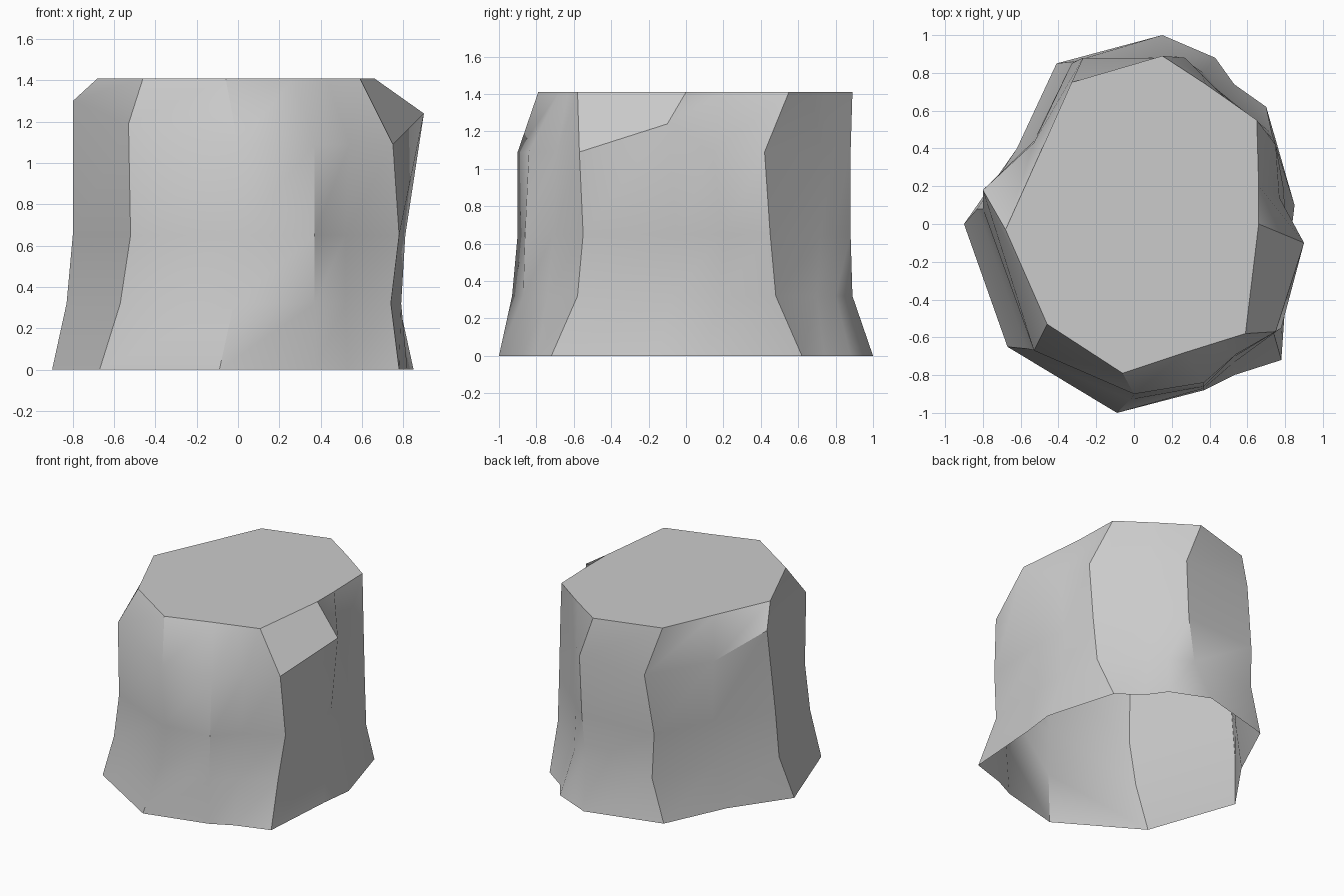
import bpy, bmesh

# Cross-sections of the rock stump, counter-clockwise from the left side
rings = [
    (0.0, [(-.9, 0), (-.67, -.65), (-.09, -1), (.37, -.88), (.53, -.80), (.78, -.72), (.82, -.15),
           (.85, .1), (.70, .62), (.53, .74), (.43, .88), (.15, 1), (-.41, .85), (-.62, .40)]),
    (0.32, [(-.83, .08), (-.57, -.66), (-.02, -.93), (.37, -.87), (.52, -.74), (.74, -.58), (.79, -.08),
            (.78, .18), (.73, .48), (.46, .70), (.37, .80), (.21, .89), (-.32, .86), (-.55, .42)]),
    (0.65, [(-.8, .08), (-.52, -.67), (0, -.9), (.37, -.86), (.52, -.71), (.78, -.55), (.81, -.05),
            (.79, .2), (.74, .45), (.43, .72), (.36, .79), (.25, .88), (-.33, .85), (-.53, .44)]),
    (1.09, [(-.8, .18), (-.53, -.67), (0, -.9), (.37, -.84), (.54, -.69), (.75, -.57), (.9, -.1),
            (.77, .14), (.75, .42), (.42, .73), (.36, .79), (.27, .88), (-.27, .88), (-.53, .43)]),
    (1.41, [(-.68, -.03), (-.46, -.53), (-.06, -.79), (.27, -.68), (.43, -.63), (.59, -.58), (.66, 0),
            (.66, .2), (.65, .55), (.48, .67), (.38, .74), (.15, .89), (-.33, .75), (-.5, .37)]),
]
# Shoulder points that sit higher than the rest of their ring
lift = {(3, 0): .21, (3, 1): .1, (3, 6): .15}

# Loft the walls and cap the top; the underside is open
bm = bmesh.new()
loops = [[bm.verts.new((x, y, z + lift.get((k, i), 0))) for i, (x, y) in enumerate(pts)]
         for k, (z, pts) in enumerate(rings)]
for a, b in zip(loops, loops[1:]):
    n = len(a)
    for i in range(n):
        j = (i + 1) % n
        bm.faces.new((a[i], a[j], b[j], b[i]))
bm.faces.new(loops[-1])

mesh = bpy.data.meshes.new("rock_stump")
bm.to_mesh(mesh)
bm.free()
rock = bpy.data.objects.new("rock_stump", mesh)
bpy.context.collection.objects.link(rock)

# Soft facets with crisp ridges
bpy.context.view_layer.objects.active = rock
rock.select_set(True)
bpy.ops.object.shade_smooth_by_angle(angle=0.61)
